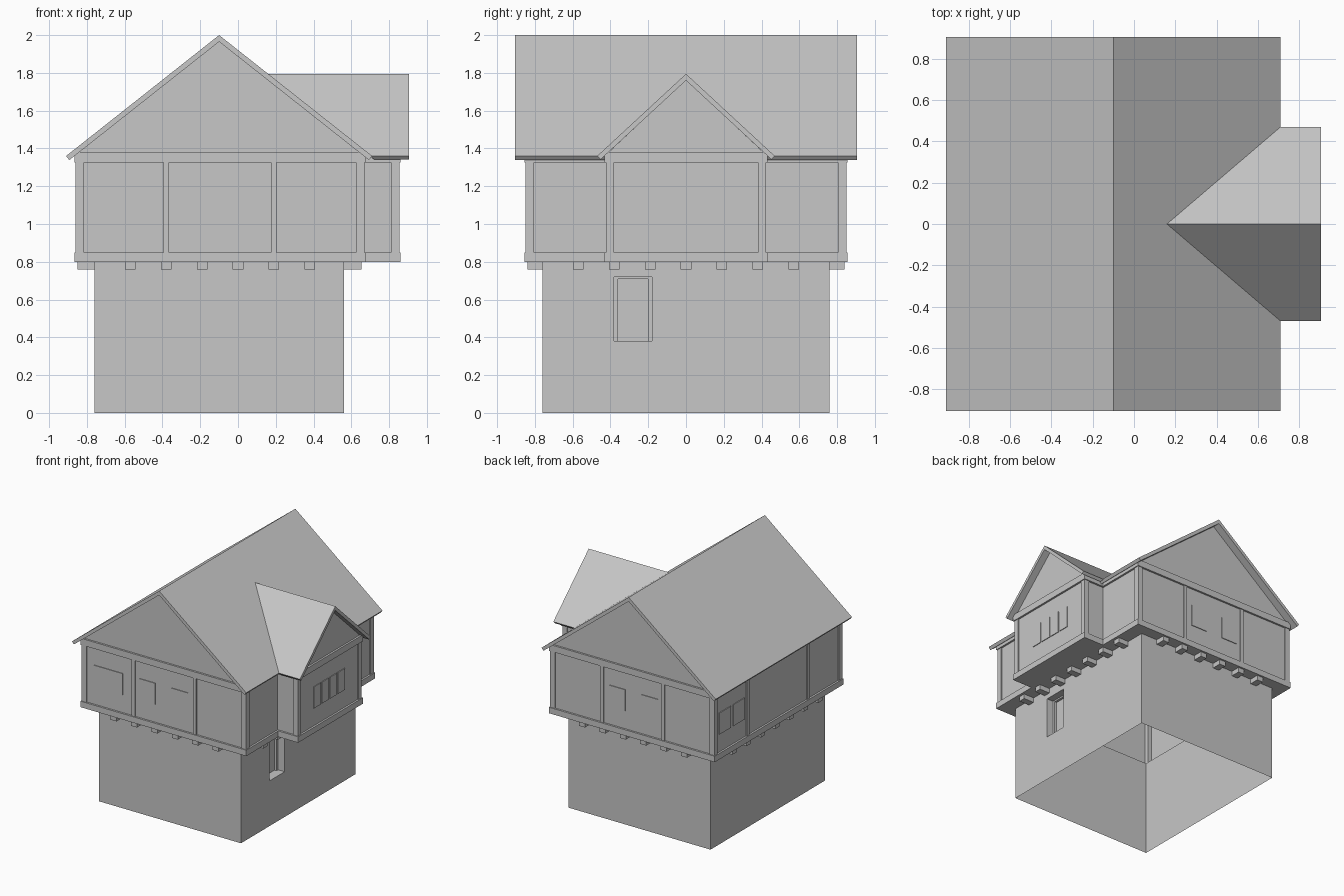
import bpy, bmesh
from mathutils import Vector

if "Cube" in bpy.data.objects:
    bpy.data.objects.remove(bpy.data.objects["Cube"])

grey = bpy.data.materials.new("plain grey")
grey.diffuse_color = (0.57, 0.57, 0.57, 1)
grey.use_nodes = True
grey.node_tree.nodes["Principled BSDF"].inputs["Base Color"].default_value = grey.diffuse_color


def finish(name, bm):
    bmesh.ops.remove_doubles(bm, verts=bm.verts, dist=1e-5)
    bmesh.ops.recalc_face_normals(bm, faces=bm.faces)
    me = bpy.data.meshes.new(name)
    bm.to_mesh(me)
    bm.free()
    me.materials.append(grey)
    ob = bpy.data.objects.new(name, me)
    bpy.context.collection.objects.link(ob)
    return ob


def add_face(bm, pts):
    bm.faces.new([bm.verts.new(p) for p in pts])


def add_box(bm, x0, x1, y0, y1, z0, z1):
    vs = bmesh.ops.create_cube(bm, size=1)["verts"]
    for v in vs:
        v.co = Vector((x1 if v.co.x > 0 else x0,
                       y1 if v.co.y > 0 else y0,
                       z1 if v.co.z > 0 else z0))


def edges(outline):
    return list(zip(outline, outline[1:] + outline[:1]))


def wall(bm, a, b, z0, z1):
    add_face(bm, [(*a, z0), (*b, z0), (*b, z1), (*a, z1)])


# T-shaped upper floor outline: main block plus the right bay, grown by o
XL, XR, XB, Y, YB = -0.85, 0.66, 0.845, 0.84, 0.415


def footprint(o):
    l, r, b, y, yb = XL - o, XR + o, XB + o, Y + o, YB + o
    return [(l, -y), (r, -y), (r, -yb), (b, -yb), (b, yb), (r, yb), (r, y), (l, y)]


# Lower storey: open shell with one deep window in the right wall
bm = bmesh.new()
L, R, D, H = -0.76, 0.56, 0.76, 0.8
for a, b in [((L, -D), (R, -D)), ((R, D), (L, D)), ((L, D), (L, -D))]:
    wall(bm, a, b, 0, H)
wy0, wy1, wz0, wz1, wx = -0.38, -0.18, 0.38, 0.72, R - 0.08
wall(bm, (R, -D), (R, wy0), 0, H)
wall(bm, (R, wy1), (R, D), 0, H)
wall(bm, (R, wy0), (R, wy1), 0, wz0)
wall(bm, (R, wy0), (R, wy1), wz1, H)
for y in (wy0, wy1):
    wall(bm, (R, y), (wx, y), wz0, wz1)
for z in (wz0, wz1):
    add_face(bm, [(R, wy0, z), (R, wy1, z), (wx, wy1, z), (wx, wy0, z)])
wall(bm, (wx, wy0), (wx, wy1), wz0, wz1)
finish("lower_storey", bm)

# Window frame inside the deep recess
bm = bmesh.new()
for y in (wy0, wy1 - 0.02):
    add_box(bm, wx, wx + 0.02, y, y + 0.02, wz0, wz1)
add_box(bm, wx, wx + 0.02, wy0, wy1, wz1 - 0.012, wz1)
finish("lower_window_frame", bm)

# Upper storey walls, with gable triangles
bm = bmesh.new()
for a, b in edges(footprint(0)):
    wall(bm, a, b, 0.8, 1.38)
for y in (-Y, Y):
    add_face(bm, [(XL, y, 1.375), (XR, y, 1.375), (-0.1, y, 1.967)])
add_face(bm, [(XB, -YB, 1.375), (XB, YB, 1.375), (XB, 0, 1.762)])
finish("upper_walls", bm)

# Underside of the overhang, open over the lower storey
bm = bmesh.new()
o = 0.016
for x0, x1, y0, y1 in [(XL - o, XR + o, -Y - o, -D), (XL - o, XR + o, D, Y + o),
                       (XL - o, L, -D, D), (R, XR + o, -D, D),
                       (XR + o, XB + o, -YB - o, YB + o)]:
    add_face(bm, [(x0, y0, 0.8), (x1, y0, 0.8), (x1, y1, 0.8), (x0, y1, 0.8)])
finish("overhang_floor", bm)

# Sill and top beams running all the way round
for name, z0, z1 in [("sill_beam", 0.8, 0.85), ("top_beam", 1.325, 1.38)]:
    bm = bmesh.new()
    for (a, b), (c, d) in zip(edges(footprint(o)), edges(footprint(0))):
        wall(bm, a, b, z0, z1)
        for z in (z0, z1):
            add_face(bm, [(*a, z), (*b, z), (*d, z), (*c, z)])
    finish(name, bm)

# Corner posts and wall posts
bm = bmesh.new()
p, w = 0.009, 0.035
for sx, x in ((-1, XL), (1, XR)):
    for sy in (-1, 1):
        xs = sorted((x + sx * p, x - sx * w))
        ys = sorted((sy * (Y + p), sy * (Y - w)))
        add_box(bm, *xs, *ys, 0.8, 1.35)
for sy in (-1, 1):
    ys = sorted((sy * (YB + p), sy * (YB - w)))
    add_box(bm, XB - w, XB + p, *ys, 0.8, 1.35)
    for x in (-0.38, 0.19):
        add_box(bm, x - 0.015, x + 0.015, *sorted((sy * Y, sy * (Y + p))), 0.8, 1.35)
    add_box(bm, XL - p, XL, sy * 0.4 - 0.015, sy * 0.4 + 0.015, 0.8, 1.35)
finish("posts", bm)

# Thin window plates on the upper storey
bm = bmesh.new()
t, z0, z1 = 0.006, 1.0, 1.18
add_box(bm, -0.755, -0.48, -Y - t, -Y, z0, z1)
for x in (-0.255, 0.05):
    for y in (-Y - t, Y):
        add_box(bm, x - 0.075, x + 0.075, y, y + t, z0, z1)
for y in (0.515, 0.7):
    add_box(bm, XL - t, XL, y - 0.075, y + 0.075, z0, z1)
for i in range(4):
    y = -0.16 + i * 0.107
    add_box(bm, XB, XB + t, y - 0.047, y + 0.047, z0, z1)
finish("upper_windows", bm)

# Joist ends under the overhang
bm = bmesh.new()
for i in range(-3, 4):
    c = i * 0.19
    add_box(bm, L - 0.09, L, c - 0.028, c + 0.028, 0.76, 0.8)
    add_box(bm, R, R + 0.095, c - 0.028, c + 0.028, 0.76, 0.8)
    if i < 3:
        for y in (-D - 0.08, D):
            add_box(bm, c - 0.028, c + 0.028, y, y + 0.08, 0.76, 0.8)
finish("joist_ends", bm)


# Roofs: chevron profile with square-cut eaves, extruded along the ridge
def roof(place, peak, half, slope, thick, s0, s1):
    bm = bmesh.new()
    k = thick / (1 + slope * slope)
    hb, ze = half - slope * k, peak - slope * half
    prof = [(-half, ze), (0, peak), (half, ze),
            (hb, ze - k), (0, peak - thick), (-hb, ze - k)]
    for i in (0, 1):  # end caps, one per slope
        q = [prof[j] for j in ((0, 1, 4, 5) if i == 0 else (1, 2, 3, 4))]
        for s in (s0, s1):
            add_face(bm, [place(u, z, s) for u, z in q])
    for (a, b) in edges(prof):
        add_face(bm, [place(*a, s0), place(*b, s0), place(*b, s1), place(*a, s1)])
    bmesh.ops.remove_doubles(bm, verts=bm.verts, dist=1e-5)
    return bm


finish("main_roof", roof(lambda u, z, s: (u - 0.1, s, z), 2.0, 0.81, 0.79, 0.035, -0.905, 0.905))

bm = roof(lambda u, z, s: (s, u, z), 1.795, 0.47, 0.925, 0.035, 0.0, 0.905)
# trim the bay roof where it runs into the main slope
bmesh.ops.bisect_plane(bm, geom=bm.verts[:] + bm.edges[:] + bm.faces[:],
                       plane_co=(-0.1, 0, 1.99), plane_no=(0.79, 0, 1), clear_inner=True)
finish("bay_roof", bm)
